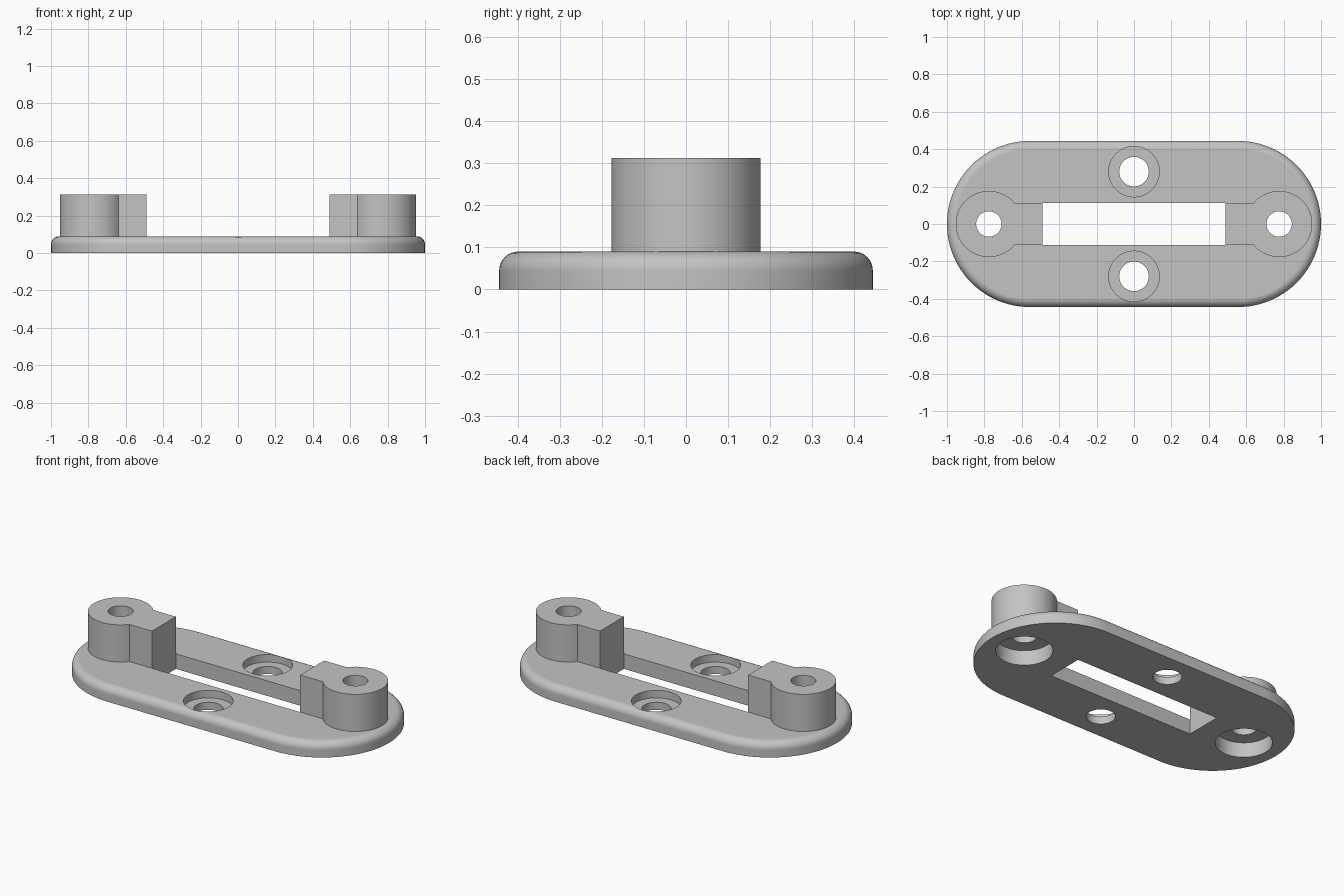
import bpy
import bmesh
from math import asin, cos, sin, pi, radians

if "Cube" in bpy.data.objects:
    bpy.data.objects.remove(bpy.data.objects["Cube"], do_unlink=True)

HALF_X, HALF_Y, PLATE_H, FILLET = 1.0, 0.444, 0.09, 0.045
BOSS_X, BOSS_R, BOSS_TOP = 0.776, 0.177, 0.312
SLOT_X, SLOT_Y = 0.49, 0.113
SCREW_Y = 0.28

grey = bpy.data.materials.new("plain grey")
grey.use_nodes = True
colour = (0.55, 0.55, 0.55, 1)
grey.diffuse_color = colour
grey.node_tree.nodes["Principled BSDF"].inputs["Base Color"].default_value = colour


def arc(cx, cy, r, start, end, steps):
    angles = [start + (end - start) * i / steps for i in range(steps + 1)]
    return [(cx + r * cos(a), cy + r * sin(a)) for a in angles]


def loft(name, layers):
    """Closed solid through a stack of (outline, z) layers."""
    bm = bmesh.new()
    rings = [[bm.verts.new((x, y, z)) for x, y in outline] for outline, z in layers]
    for low, high in zip(rings, rings[1:]):
        for i in range(len(low)):
            bm.faces.new((low[i - 1], low[i], high[i], high[i - 1]))
    bm.faces.new(rings[0])
    bm.faces.new(rings[-1])
    bmesh.ops.recalc_face_normals(bm, faces=bm.faces)
    mesh = bpy.data.meshes.new(name)
    bm.to_mesh(mesh)
    bm.free()
    mesh.materials.append(grey)
    obj = bpy.data.objects.new(name, mesh)
    bpy.context.collection.objects.link(obj)
    return obj


def prism(name, outline, z0, z1):
    return loft(name, [(outline, z0), (outline, z1)])


def cylinder(name, x, y, r, z0, z1):
    return prism(name, arc(x, y, r, 0, 2 * pi, 64)[:-1], z0, z1)


def combine(target, tool, operation):
    tool.hide_render = True
    mod = target.modifiers.new(operation, "BOOLEAN")
    mod.operation = operation
    mod.solver = "EXACT"
    mod.object = tool
    bpy.context.view_layer.objects.active = target
    bpy.ops.object.modifier_apply(modifier=mod.name)
    bpy.data.objects.remove(tool, do_unlink=True)


def stadium(inset):
    r, cx = HALF_Y - inset, HALF_X - HALF_Y
    return arc(cx, 0, r, -pi / 2, pi / 2, 48) + arc(-cx, 0, r, pi / 2, 3 * pi / 2, 48)


# Base plate with a rounded upper rim
layers = [(stadium(0), 0)]
for i in range(9):
    t = pi / 2 * i / 8
    layers.append((stadium(FILLET * (1 - cos(t))), PLATE_H - FILLET + FILLET * sin(t)))
base = loft("mounting_plate", layers)

# Raised bosses, each with an arm reaching to the slot
spread = pi - asin(SLOT_Y / BOSS_R)
keyhole = arc(BOSS_X, 0, BOSS_R, -spread, spread, 56)
keyhole += [(SLOT_X - 0.05, SLOT_Y - 0.001), (SLOT_X - 0.05, 0.001 - SLOT_Y)]
for side in (1, -1):
    boss = prism("boss", [(side * x, y) for x, y in keyhole], 0.02, BOSS_TOP)
    combine(base, boss, "UNION")

# Central slot
corners = [(-SLOT_X, -SLOT_Y), (SLOT_X, -SLOT_Y), (SLOT_X, SLOT_Y), (-SLOT_X, SLOT_Y)]
combine(base, prism("slot_cutter", corners, -0.1, 0.5), "DIFFERENCE")

for side in (1, -1):
    # Boss holes, counterbored from below
    x = side * BOSS_X
    combine(base, cylinder("boss_hole", x, 0, 0.068, -0.1, 0.5), "DIFFERENCE")
    combine(base, cylinder("boss_recess", x, 0, 0.155, -0.1, 0.09), "DIFFERENCE")
    # Plate screw holes, counterbored from above
    y = side * SCREW_Y
    combine(base, cylinder("screw_hole", 0, y, 0.079, -0.1, 0.5), "DIFFERENCE")
    combine(base, cylinder("screw_recess", 0, y, 0.135, 0.045, 0.5), "DIFFERENCE")

# Smooth curves, crisp edges and flat faces
bpy.ops.object.select_all(action="DESELECT")
base.select_set(True)
bpy.context.view_layer.objects.active = base
bpy.ops.object.shade_smooth_by_angle(angle=radians(30))
weighted = base.modifiers.new("flat_face_normals", "WEIGHTED_NORMAL")
weighted.keep_sharp = True
